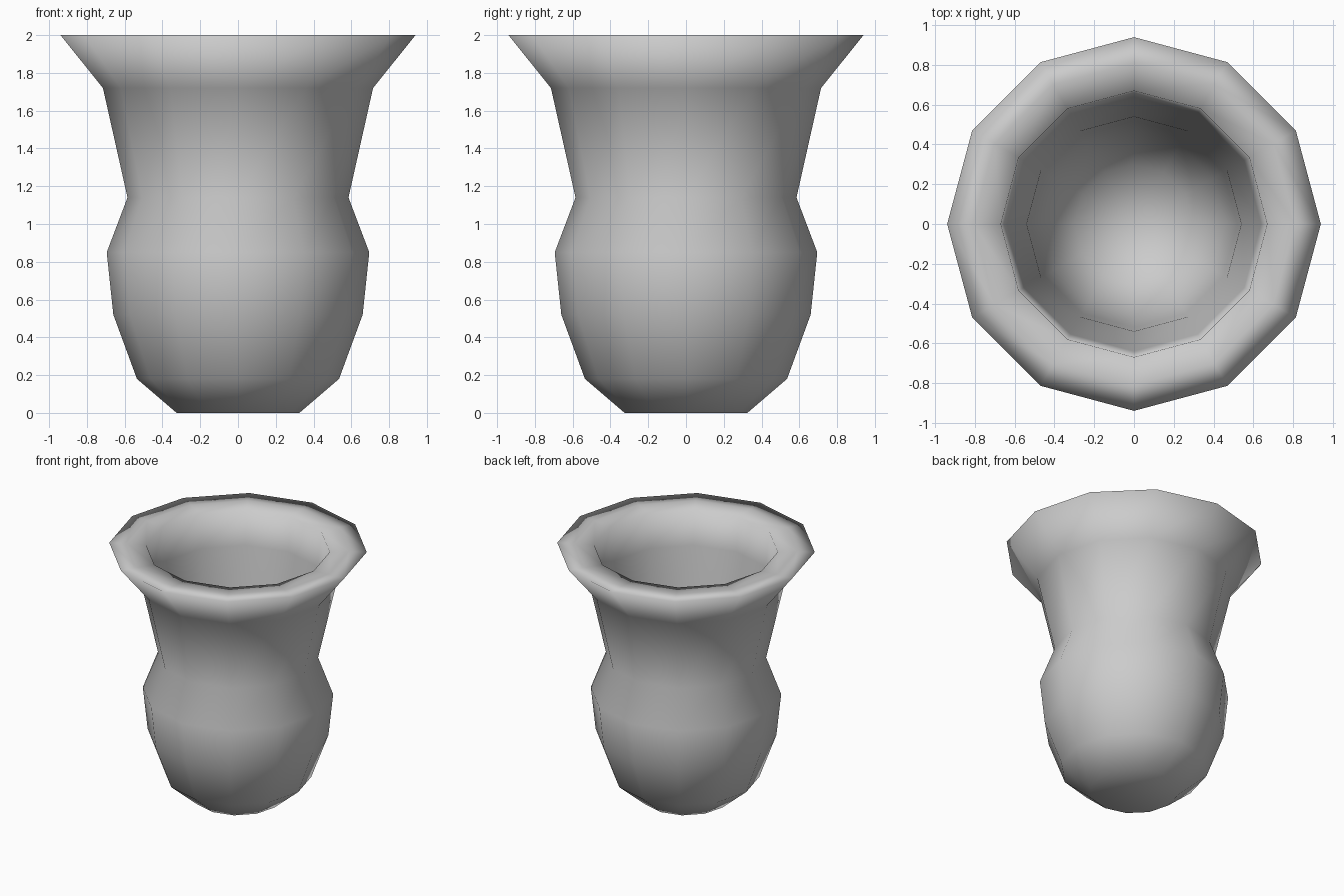
import bpy
import bmesh
from math import cos, sin, tau

if "Cube" in bpy.data.objects:
    bpy.data.objects.remove(bpy.data.objects["Cube"])

SIDES = 12

# Closed lathe profile (radius, height): outer wall, rolled rim, inner bowl
OUTER = [(0.325, 0.0), (0.535, 0.18), (0.66, 0.52), (0.695, 0.85),
         (0.585, 1.14), (0.715, 1.72), (0.94, 2.0)]
RIM = [(0.81, 2.0), (0.67, 1.99)]
INNER = [(0.64, 1.72), (0.54, 1.14), (0.52, 0.85), (0.46, 0.52), (0.3, 0.24)]


def lathe(name, profile, floor_z):
    bm = bmesh.new()
    rings = [[bm.verts.new((r * cos(tau * i / SIDES), r * sin(tau * i / SIDES), z))
              for i in range(SIDES)] for r, z in profile]
    for a, b in zip(rings, rings[1:]):
        for i in range(SIDES):
            j = (i + 1) % SIDES
            bm.faces.new((a[i], a[j], b[j], b[i]))
    # Base underside and rounded inner floor
    bm.faces.new(rings[0][::-1])
    centre = bm.verts.new((0, 0, floor_z))
    for i in range(SIDES):
        bm.faces.new((rings[-1][i], rings[-1][(i + 1) % SIDES], centre))
    bmesh.ops.recalc_face_normals(bm, faces=bm.faces[:])
    for f in bm.faces:
        f.smooth = True
    mesh = bpy.data.meshes.new(name)
    bm.to_mesh(mesh)
    bm.free()
    obj = bpy.data.objects.new(name, mesh)
    bpy.context.collection.objects.link(obj)
    return obj


# Vase body with flared lip
lathe("vase", OUTER + RIM + INNER, 0.15)
